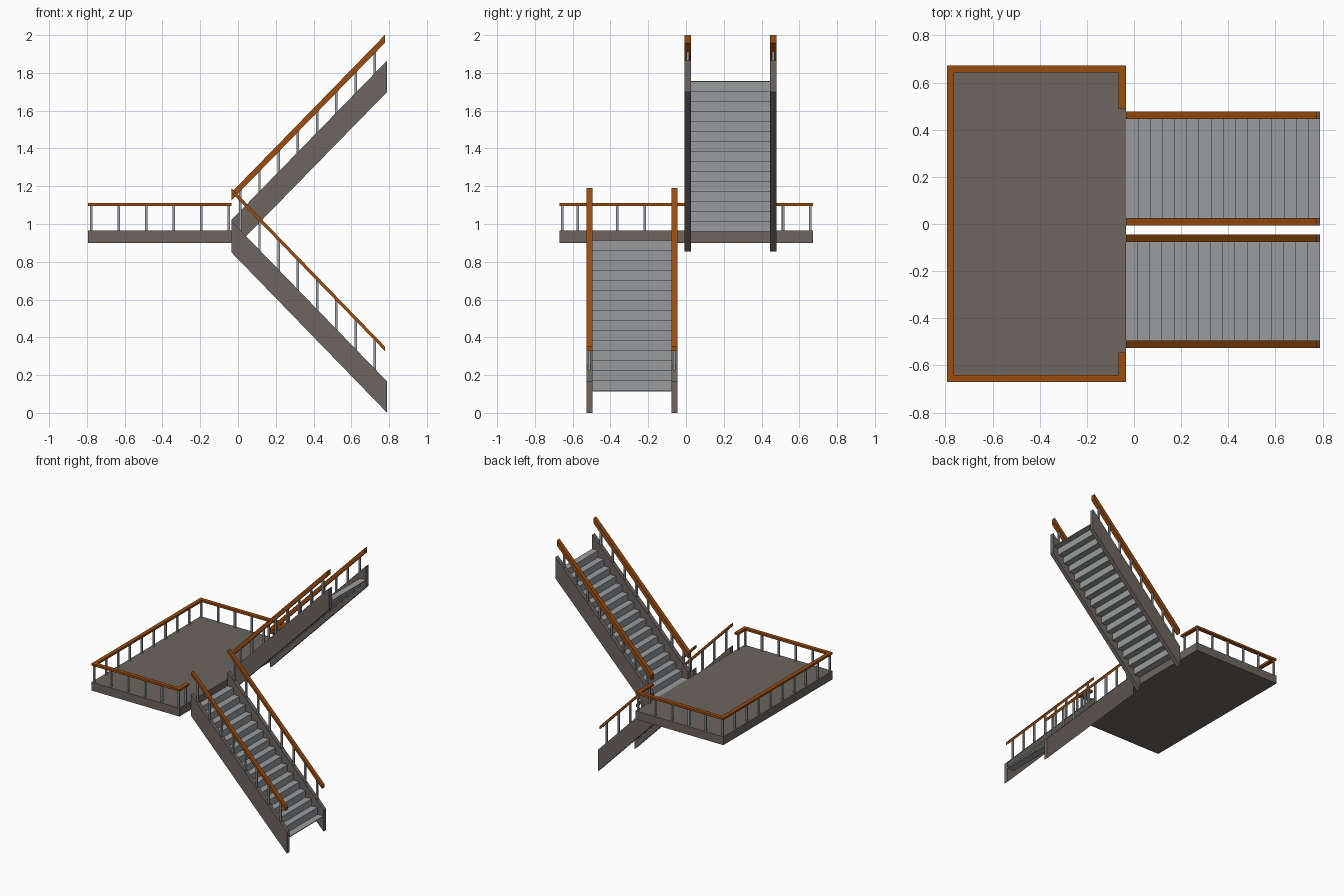
import bpy, bmesh

if "Cube" in bpy.data.objects:
    bpy.data.objects.remove(bpy.data.objects["Cube"])

def material(name, rgb):
    m = bpy.data.materials.new(name)
    m.diffuse_color = (*rgb, 1)
    m.use_nodes = True
    m.node_tree.nodes["Principled BSDF"].inputs["Base Color"].default_value = m.diffuse_color
    return m

STONE = material("warm_grey_concrete", (0.155, 0.13, 0.113))
STEP = material("light_grey_steps", (0.32, 0.33, 0.335))
WOOD = material("orange_wood", (0.33, 0.075, 0.005))
METAL = material("steel_grey", (0.32, 0.35, 0.38))

def finish(name, bm, mat):
    bmesh.ops.recalc_face_normals(bm, faces=bm.faces)
    me = bpy.data.meshes.new(name)
    bm.to_mesh(me)
    bm.free()
    me.materials.append(mat)
    ob = bpy.data.objects.new(name, me)
    bpy.context.collection.objects.link(ob)
    return ob

def add_prism(bm, pts, offset):
    """Extrude a closed 3D polygon by an offset vector."""
    face = bm.faces.new([bm.verts.new(p) for p in pts])
    ext = bmesh.ops.extrude_face_region(bm, geom=[face])["geom"]
    bmesh.ops.translate(bm, vec=offset, verts=[v for v in ext if isinstance(v, bmesh.types.BMVert)])

def add_box(bm, x0, x1, y0, y1, z0, z1):
    add_prism(bm, [(x0, y0, z0), (x1, y0, z0), (x1, y1, z0), (x0, y1, z0)], (0, 0, z1 - z0))

def add_slope(bm, x0, x1, za, zb, height, y0, y1):
    """Sloping board with vertical ends; za and zb are bottom heights."""
    add_prism(bm, [(x0, y0, za), (x1, y0, zb), (x1, y0, zb + height), (x0, y0, za + height)],
              (0, y1 - y0, 0))

X0, X1 = -0.035, 0.79
LAND = 0.965
N = 16
RUN, RISE = (X1 - X0) / N, 0.0528
P = 0.0065   # half post width

# Landing slab
bm = bmesh.new()
add_box(bm, -0.793, X0, -0.67, 0.673, 0.9, LAND)
finish("landing", bm, STONE)

# Landing handrail, one mitred outline
outline = [(-0.793, -0.67), (X0, -0.67), (X0, -0.545), (-0.065, -0.545), (-0.065, -0.64),
           (-0.763, -0.64), (-0.763, 0.643), (-0.065, 0.643), (-0.065, 0.488), (X0, 0.488),
           (X0, 0.673), (-0.793, 0.673)]
bm = bmesh.new()
add_prism(bm, [(x, y, 1.094) for x, y in outline], (0, 0, 0.016))
finish("landing_handrail", bm, WOOD)

# Landing balusters
spots = [(-0.778 + i * 0.1456, y) for i in range(6) for y in (-0.655, 0.658)]
spots += [(-0.778, -0.655 + i * 1.313 / 9) for i in range(1, 9)]
spots += [(-0.05, -0.573), (-0.05, 0.515)]
bm = bmesh.new()
for x, y in spots:
    add_box(bm, x - P, x + P, y - P, y + P, LAND, 1.097)
finish("landing_balusters", bm, METAL)

def flight(name, sides, za, zb, ra, rb, rail_h, up):
    # Stringers
    slope = (zb - za) / (X1 - X0)
    for i, (y0, y1) in enumerate(sides):
        bm = bmesh.new()
        add_slope(bm, X0, X1, za, zb, 0.166, y0, y1)
        finish(f"{name}_stringer_{i + 1}", bm, STONE)
        # Handrail
        bm = bmesh.new()
        add_slope(bm, X0, 0.777, ra, rb, rail_h, y0, y1)
        finish(f"{name}_handrail_{i + 1}", bm, WOOD)
        # Balusters
        bm = bmesh.new()
        yc = (y0 + y1) / 2
        for k in range(8):
            x = 0.012 + k * 0.1018
            foot = za + slope * (x - X0) + 0.155
            head = ra + (rb - ra) * (x - X0) / (0.777 - X0) + 0.01
            add_box(bm, x - P, x + P, yc - P, yc + P, foot, head)
        finish(f"{name}_balusters_{i + 1}", bm, METAL)
    # Folded-plate treads and risers
    y0, y1 = sides[0][1] - 0.003, sides[1][0] + 0.003
    t = 0.006
    bm = bmesh.new()
    for k in range(N):
        x = X0 + k * RUN
        z = LAND + k * RISE if up else LAND - (k + 1) * RISE
        add_box(bm, x, x + RUN, y0, y1, z - t, z)
        if up and k:
            add_box(bm, x, x + t, y0, y1, z - RISE - t, z - t)
        elif not up:
            add_box(bm, x - t, x, y0, y1, z - t, z + RISE - t)
    finish(f"{name}_steps", bm, STEP)

flight("lower_flight", [(-0.527, -0.495), (-0.077, -0.045)], 0.85, 0.0, 1.167, 0.328, 0.024, False)
flight("upper_flight", [(-0.007, 0.026), (0.445, 0.478)], 0.855, 1.70, 1.125, 1.958, 0.042, True)
